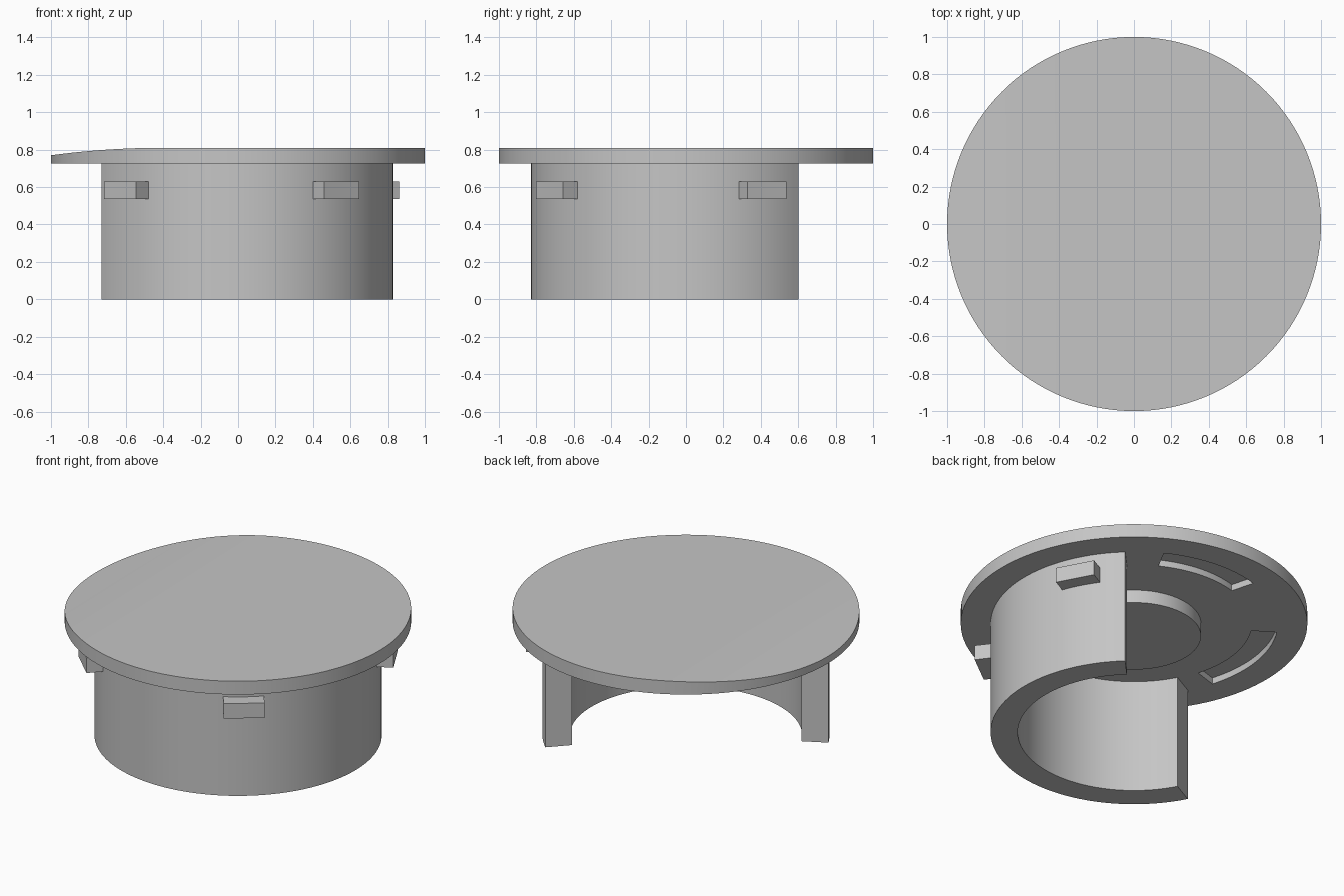
import bpy, bmesh, math

if "Cube" in bpy.data.objects:
    bpy.data.objects.remove(bpy.data.objects["Cube"])

grey = bpy.data.materials.new("light grey")
grey.diffuse_color = (0.56, 0.56, 0.56, 1)
grey.use_nodes = True
grey.node_tree.nodes["Principled BSDF"].inputs["Base Color"].default_value = grey.diffuse_color


def finish(name, bm):
    """Turn a bmesh into a named, coloured object."""
    bmesh.ops.recalc_face_normals(bm, faces=bm.faces)
    mesh = bpy.data.meshes.new(name)
    bm.to_mesh(mesh)
    bm.free()
    mesh.materials.append(grey)
    ob = bpy.data.objects.new(name, mesh)
    bpy.context.collection.objects.link(ob)
    return ob


def prism(bm, outline, z0, z1):
    """Extrude a closed plan outline from z0 to z1."""
    face = bm.faces.new([bm.verts.new((x, y, z0)) for x, y in outline])
    top = bmesh.ops.extrude_face_region(bm, geom=[face])["geom"]
    for v in top:
        if isinstance(v, bmesh.types.BMVert):
            v.co.z = z1


def arc(radius, a0, a1, steps):
    return [(radius * math.cos(math.radians(a0 + (a1 - a0) * i / steps)),
             radius * math.sin(math.radians(a0 + (a1 - a0) * i / steps)))
            for i in range(steps + 1)]


def sector(name, r0, r1, a0, a1, z0, z1, steps):
    """Curved wall between two radii and two angles."""
    bm = bmesh.new()
    prism(bm, arc(r1, a0, a1, steps) + arc(r0, a1, a0, steps), z0, z1)
    return finish(name, bm)


def smooth(ob):
    bpy.ops.object.select_all(action='DESELECT')
    ob.select_set(True)
    bpy.context.view_layer.objects.active = ob
    bpy.ops.object.shade_smooth_by_angle(angle=math.radians(30))


BASE, TOP = 0.725, 0.81

# Round lid whose top curves gently down towards -x
bm = bmesh.new()
prism(bm, arc(1, 0, 360, 128)[:-1], BASE, TOP)
for i in range(9):
    bmesh.ops.bisect_plane(bm, geom=bm.verts[:] + bm.edges[:] + bm.faces[:],
                           plane_co=(-0.4 - 0.07 * i, 0, 0), plane_no=(1, 0, 0))
for v in bm.verts:
    if v.co.z > TOP - 0.01 and v.co.x < -0.4:
        v.co.z -= 0.04 * ((-0.4 - v.co.x) / 0.6) ** 2
lid = finish("lid", bm)

# Two curved slots sunk into the underside of the lid
for a0, a1 in ((62, 106), (147, 197)):
    cutter = sector("slot_cutter", 0.68, 0.83, a0, a1, 0.6, 0.765, 24)
    cutter.hide_render = True
    cutter.hide_set(True)
    mod = lid.modifiers.new("slot", 'BOOLEAN')
    mod.operation = 'DIFFERENCE'
    mod.solver = 'EXACT'
    mod.object = cutter
bpy.context.view_layer.objects.active = lid
lid.select_set(True)
for mod in list(lid.modifiers):
    bpy.ops.object.modifier_apply(modifier=mod.name)
for ob in [o for o in bpy.data.objects if o.name.startswith("slot_cutter")]:
    bpy.data.objects.remove(ob)
smooth(lid)

# Open C-shaped wall under the lid
smooth(sector("curved_wall", 0.67, 0.828, 208 - 360, 46.5, 0, BASE, 72))

# Round boss in the middle of the underside
bm = bmesh.new()
prism(bm, arc(0.387, 0, 360, 72)[:-1], 0.642, BASE)
smooth(finish("centre_boss", bm))

# Three locking tabs on the outside of the wall
for i, angle in enumerate((226.5, 307.2, 28.2)):
    a = math.radians(angle)
    bm = bmesh.new()
    corners = ((0.79, -0.118), (0.916, -0.118), (0.916, 0.118), (0.79, 0.118))
    prism(bm, [(d * math.cos(a) - t * math.sin(a), d * math.sin(a) + t * math.cos(a))
               for d, t in corners], 0.535, 0.63)
    finish(f"locking_tab_{i + 1}", bm)
